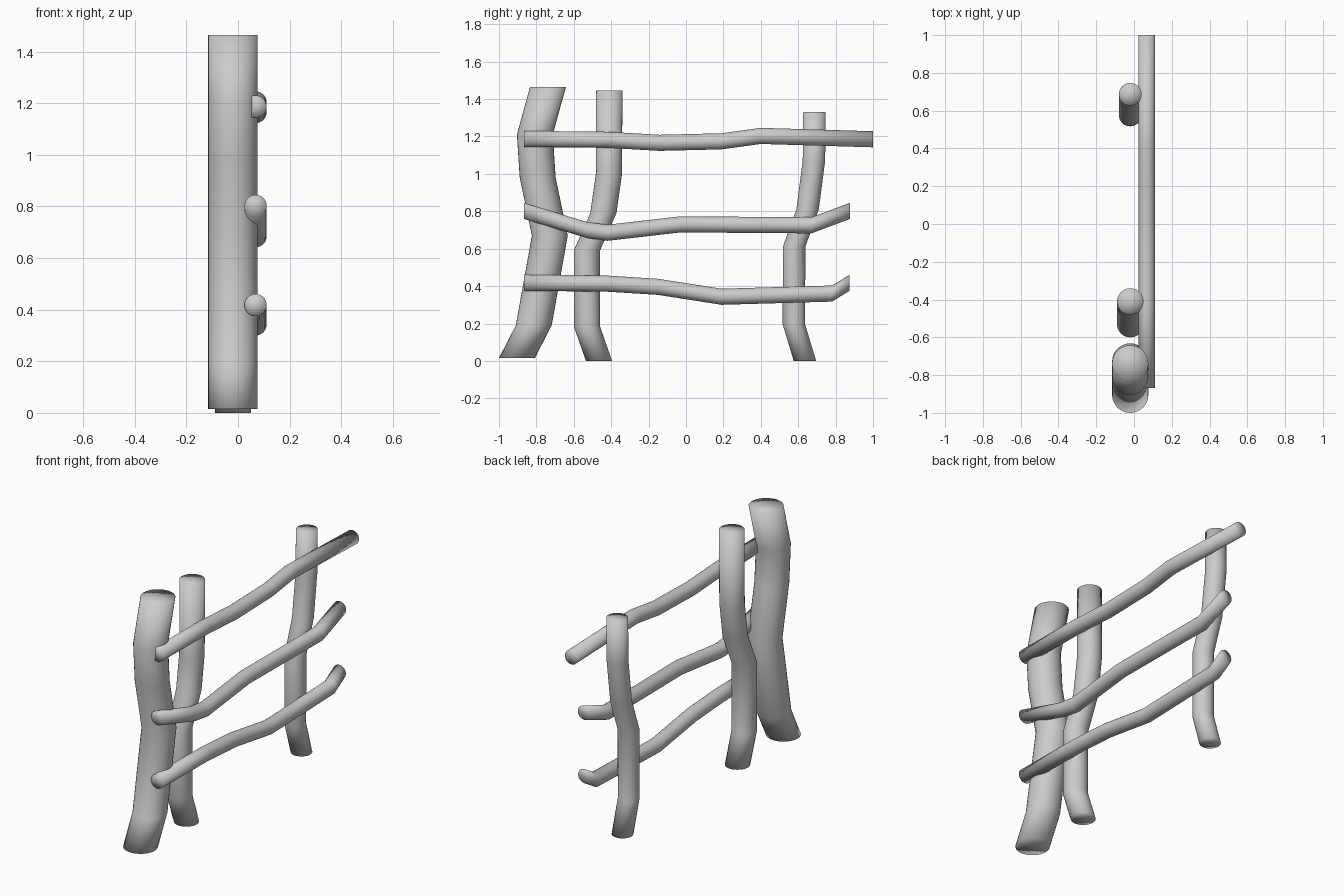
import bpy, bmesh
from math import cos, sin, tau

if "Cube" in bpy.data.objects:
    bpy.data.objects.remove(bpy.data.objects["Cube"])

SIDES = 32


def log(name, x, radius, path, upright):
    """Bent log: equal circles stacked along z (post) or y (rail), path = (y, z) points."""
    bm = bmesh.new()
    rings = []
    for y, z in path:
        ring = []
        for i in range(SIDES):
            a, b = radius * cos(tau * i / SIDES), radius * sin(tau * i / SIDES)
            co = (x + a, y + b, z) if upright else (x + a, y, z + b)
            ring.append(bm.verts.new(co))
        rings.append(ring)
    for lo, hi in zip(rings, rings[1:]):
        for i in range(SIDES):
            j = (i + 1) % SIDES
            bm.faces.new((lo[i], lo[j], hi[j], hi[i]))
    # fan caps, softly shaded like the sides
    for ring, (y, z) in ((rings[0], path[0]), (rings[-1], path[-1])):
        c = bm.verts.new((x, y, z))
        for i in range(SIDES):
            bm.faces.new((c, ring[i], ring[(i + 1) % SIDES]))
    bmesh.ops.recalc_face_normals(bm, faces=bm.faces)
    for f in bm.faces:
        f.smooth = True
    me = bpy.data.meshes.new(name)
    bm.to_mesh(me)
    bm.free()
    bpy.context.collection.objects.link(bpy.data.objects.new(name, me))


# upright posts
POST_X = -0.02
log("thick_post", POST_X, 0.096, [(-0.904, 0.015), (-0.814, 0.19), (-0.728, 0.67),
    (-0.793, 0.98), (-0.808, 1.21), (-0.738, 1.465)], True)
log("middle_post", POST_X, 0.07, [(-0.465, 0), (-0.53, 0.185), (-0.53, 0.59),
    (-0.442, 0.79), (-0.412, 1.0), (-0.41, 1.445)], True)
log("thin_post", POST_X, 0.06, [(0.636, 0), (0.577, 0.195), (0.578, 0.61),
    (0.65, 0.81), (0.684, 1.07), (0.687, 1.33)], True)

# horizontal rails
RAIL_X = 0.068
log("top_rail", RAIL_X, 0.043, [(-0.867, 1.187), (-0.42, 1.182), (-0.14, 1.166),
    (0.19, 1.174), (0.40, 1.203), (1.0, 1.185)], False)
log("middle_rail", RAIL_X, 0.043, [(-0.867, 0.802), (-0.53, 0.70), (-0.42, 0.685),
    (-0.03, 0.73), (0.67, 0.725), (0.877, 0.802)], False)
log("bottom_rail", RAIL_X, 0.043, [(-0.867, 0.418), (-0.42, 0.413), (-0.15, 0.396),
    (0.19, 0.343), (0.78, 0.36), (0.874, 0.417)], False)
